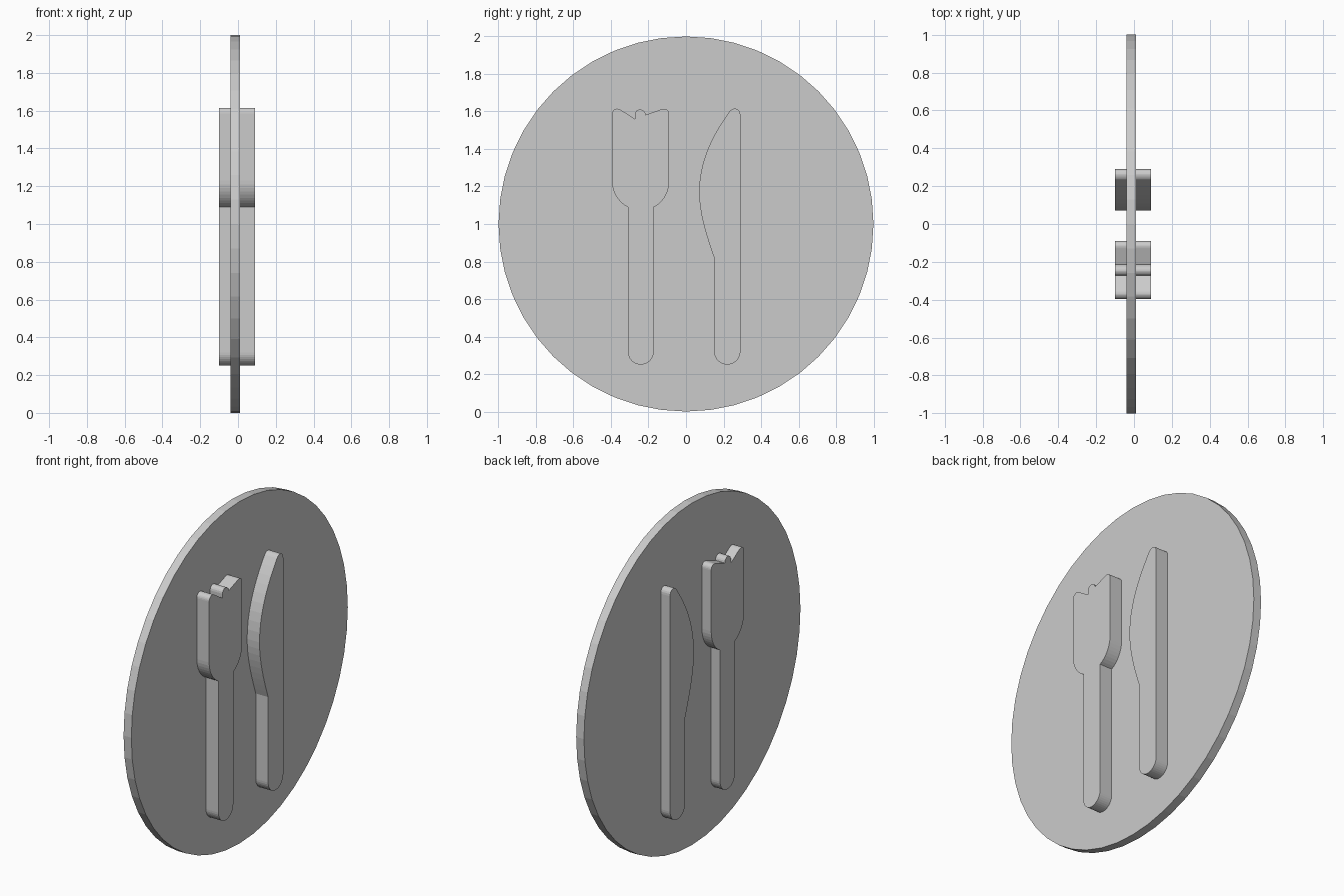
import bpy
import bmesh
from math import pi, sin, cos
from mathutils import Vector
from mathutils.geometry import interpolate_bezier

cube = bpy.data.objects.get("Cube")
if cube:
    bpy.data.objects.remove(cube, do_unlink=True)

grey = bpy.data.materials.new("light grey")
grey.use_nodes = True
COLOUR = (0.6, 0.6, 0.6, 1)
grey.diffuse_color = COLOUR
grey.node_tree.nodes["Principled BSDF"].inputs["Base Color"].default_value = COLOUR


def extrude_outline(name, outline, x0, x1):
    """Make a flat-faced slab from a (y, z) outline between two x planes."""
    bm = bmesh.new()
    face = bm.faces.new([bm.verts.new((x0, y, z)) for y, z in outline])
    result = bmesh.ops.extrude_face_region(bm, geom=[face], use_keep_orig=True)
    moved = [v for v in result["geom"] if isinstance(v, bmesh.types.BMVert)]
    bmesh.ops.translate(bm, verts=moved, vec=(x1 - x0, 0, 0))
    bmesh.ops.recalc_face_normals(bm, faces=bm.faces)
    mesh = bpy.data.meshes.new(name)
    bm.to_mesh(mesh)
    bm.free()
    mesh.materials.append(grey)
    obj = bpy.data.objects.new(name, mesh)
    bpy.context.collection.objects.link(obj)
    return obj


def trace(start, *steps):
    """Follow points (straight) and control-point triples (curved)."""
    path = [Vector(start)]
    for step in steps:
        if len(step) == 2:
            path.append(Vector(step))
        else:
            a, b, c = (Vector(p) for p in step)
            path += [p.to_2d() for p in interpolate_bezier(path[-1], a, b, c, 10)[1:]]
    return path


def round_end(left, right, top, bottom):
    """Rounded handle end, drawn from its right side to its left side."""
    mid = (left + right) / 2
    k = 0.55
    drop = bottom + (top - bottom) * (1 - k)
    reach = (right - mid) * k
    return [((right, drop), (mid + reach, bottom), (mid, bottom)),
            ((mid - reach, bottom), (left, drop), (left, top))]


# Round plate
SIDES = 48
disc = [(sin(2 * pi * i / SIDES), 1 + cos(2 * pi * i / SIDES)) for i in range(SIDES)]
extrude_outline("plate", disc, -0.04, 0.01)

# Fork with three short tines
fork = trace(
    (-0.31, 1.09),
    ((-0.36, 1.115), (-0.395, 1.17), (-0.395, 1.23)),
    (-0.395, 1.585),
    ((-0.395, 1.61), (-0.37, 1.625), (-0.345, 1.607)),
    (-0.272, 1.56),
    (-0.272, 1.585),
    ((-0.27, 1.62), (-0.218, 1.62), (-0.215, 1.582)),
    (-0.13, 1.612),
    ((-0.11, 1.62), (-0.09, 1.61), (-0.09, 1.585)),
    (-0.09, 1.23),
    ((-0.09, 1.17), (-0.12, 1.115), (-0.172, 1.09)),
    (-0.172, 0.32),
    *round_end(-0.31, -0.172, 0.32, 0.25))
extrude_outline("fork", fork, -0.1, 0.09)

# Knife with a bowed blade
knife = trace(
    (0.15, 0.82),
    ((0.115, 0.92), (0.07, 1.05), (0.07, 1.17)),
    ((0.07, 1.34), (0.145, 1.48), (0.232, 1.6)),
    ((0.25, 1.625), (0.29, 1.62), (0.29, 1.58)),
    (0.29, 0.32),
    *round_end(0.15, 0.29, 0.32, 0.25))
extrude_outline("knife", knife, -0.1, 0.09)
